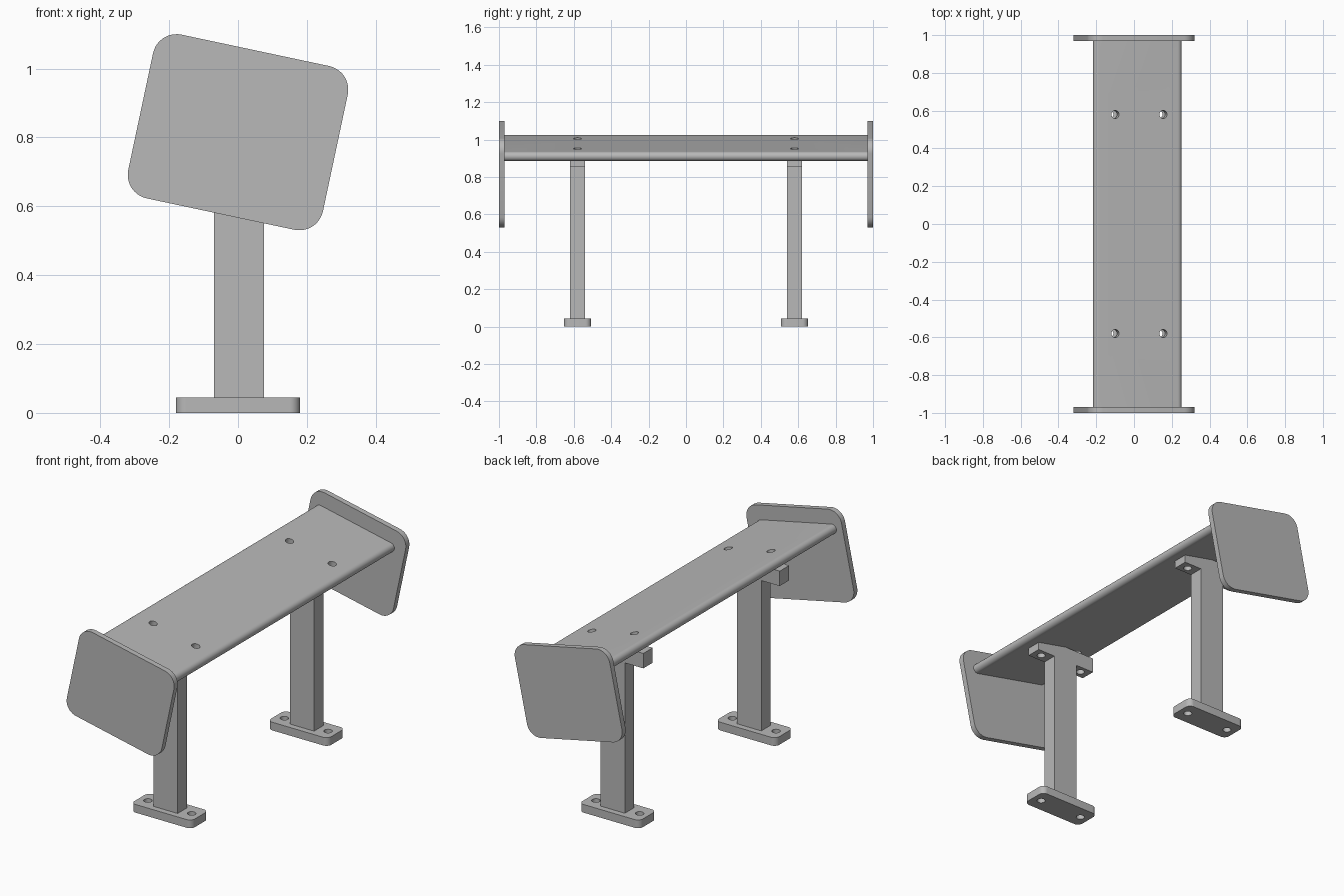
import bpy, bmesh
from math import pi, sin, cos, tan, radians
from mathutils import Matrix, Vector

if "Cube" in bpy.data.objects:
    bpy.data.objects.remove(bpy.data.objects["Cube"])

TILT = radians(12)
LEG_Y = 0.58          # leg distance from the middle
HOLE_X = 0.13         # bolt offset from the leg axis
HOLE_R = 0.021
BASE_H = 0.044
BAR_LOW, BAR_TOP = 0.853, 0.933
SEAT_T = 0.05
SEAT_MID = Vector((0.0175, 0, 0.955))

grey = bpy.data.materials.new("painted grey metal")
grey.use_nodes = True
GREY = (0.48, 0.48, 0.48, 1)
grey.diffuse_color = GREY
grey.node_tree.nodes["Principled BSDF"].inputs["Base Color"].default_value = GREY


def rounded_rect(w, h, r, steps=10):
    """Outline of a rectangle with round corners."""
    pts = []
    for k, (sx, sy) in enumerate([(1, 1), (-1, 1), (-1, -1), (1, -1)]):
        for i in range(steps + 1):
            a = (k + i / steps) * pi / 2
            pts.append((sx * (w / 2 - r) + r * cos(a), sy * (h / 2 - r) + r * sin(a)))
    return pts


def prism(name, outline, depth, matrix):
    """Extrude an outline symmetrically along its normal, then place it."""
    bm = bmesh.new()
    face = bm.faces.new([bm.verts.new((x, y, -depth / 2)) for x, y in outline])
    top = bmesh.ops.extrude_face_region(bm, geom=[face])["geom"]
    bmesh.ops.translate(bm, vec=(0, 0, depth),
                        verts=[v for v in top if isinstance(v, bmesh.types.BMVert)])
    bmesh.ops.remove_doubles(bm, verts=bm.verts, dist=1e-5)
    bmesh.ops.recalc_face_normals(bm, faces=bm.faces)
    bm.transform(matrix)
    mesh = bpy.data.meshes.new(name)
    bm.to_mesh(mesh)
    bm.free()
    mesh.materials.append(grey)
    obj = bpy.data.objects.new(name, mesh)
    bpy.context.collection.objects.link(obj)
    return obj


def activate(obj):
    bpy.ops.object.select_all(action="DESELECT")
    obj.select_set(True)
    bpy.context.view_layer.objects.active = obj


def drill(obj, places):
    """Cut a round bolt hole at each placement matrix."""
    circle = [(HOLE_R * cos(i * pi / 12), HOLE_R * sin(i * pi / 12)) for i in range(24)]
    for m in places:
        cutter = prism("hole_cutter", circle, 0.3, m)
        cutter.hide_render = True
        mod = obj.modifiers.new("bolt hole", "BOOLEAN")
        mod.operation, mod.solver, mod.object = "DIFFERENCE", "EXACT", cutter
        activate(obj)
        bpy.ops.object.modifier_apply(modifier=mod.name)
        bpy.data.objects.remove(cutter)


def smooth(obj):
    activate(obj)
    bpy.ops.object.shade_smooth_by_angle(angle=radians(30))


move = Matrix.Translation
lean = Matrix.Rotation(TILT, 4, "Y")
upright = Matrix.Rotation(pi / 2, 4, "X")     # outline x,y becomes x,z

# Tilted seat board with round long edges
half_round = SEAT_T / 2 - 0.0002
seat = prism("seat_board", rounded_rect(0.478, SEAT_T, half_round), 1.95,
             move(SEAT_MID) @ lean @ upright)
drill(seat, [move(SEAT_MID) @ lean @ move((s * HOLE_X + 0.005, y, 0))
             for s in (-1, 1) for y in (-LEG_Y, LEG_Y)])
smooth(seat)

# Tilted end panels
for side, y in (("front", -0.985), ("back", 0.985)):
    smooth(prism(side + "_end_panel", rounded_rect(0.578, 0.486, 0.07), 0.03,
                 move((0, y, 0.815)) @ lean @ upright))


def under_seat(x):
    """Height of the seat underside at x."""
    return SEAT_MID.z - SEAT_T / 2 / cos(TILT) - tan(TILT) * (x - SEAT_MID.x)


# Legs: foot plate, post and cross bar trimmed to the seat slope
for side, y in (("front", -LEG_Y), ("back", LEG_Y)):
    bolts = [move((s * HOLE_X, y, 0)) for s in (-1, 1)]
    foot = prism(side + "_foot_plate", rounded_rect(0.36, 0.145, 0.03), BASE_H,
                 move((0, y, BASE_H / 2)))
    drill(foot, bolts)
    smooth(foot)

    w, d = 0.0725, 0.04
    prism(side + "_leg_post", [(-w, -d), (w, -d), (w, d), (-w, d)], BAR_LOW - BASE_H,
          move((0.0025, y, (BAR_LOW + BASE_H) / 2)))

    end = 0.18
    bar = prism(side + "_cross_bar",
                [(-end, BAR_LOW), (end, BAR_LOW), (end, under_seat(end)),
                 (0, under_seat(0)), (-end, BAR_TOP)], 2 * d, move((0, y, 0)) @ upright)
    drill(bar, [move((0, 0, BAR_TOP)) @ m for m in bolts])
    smooth(bar)
